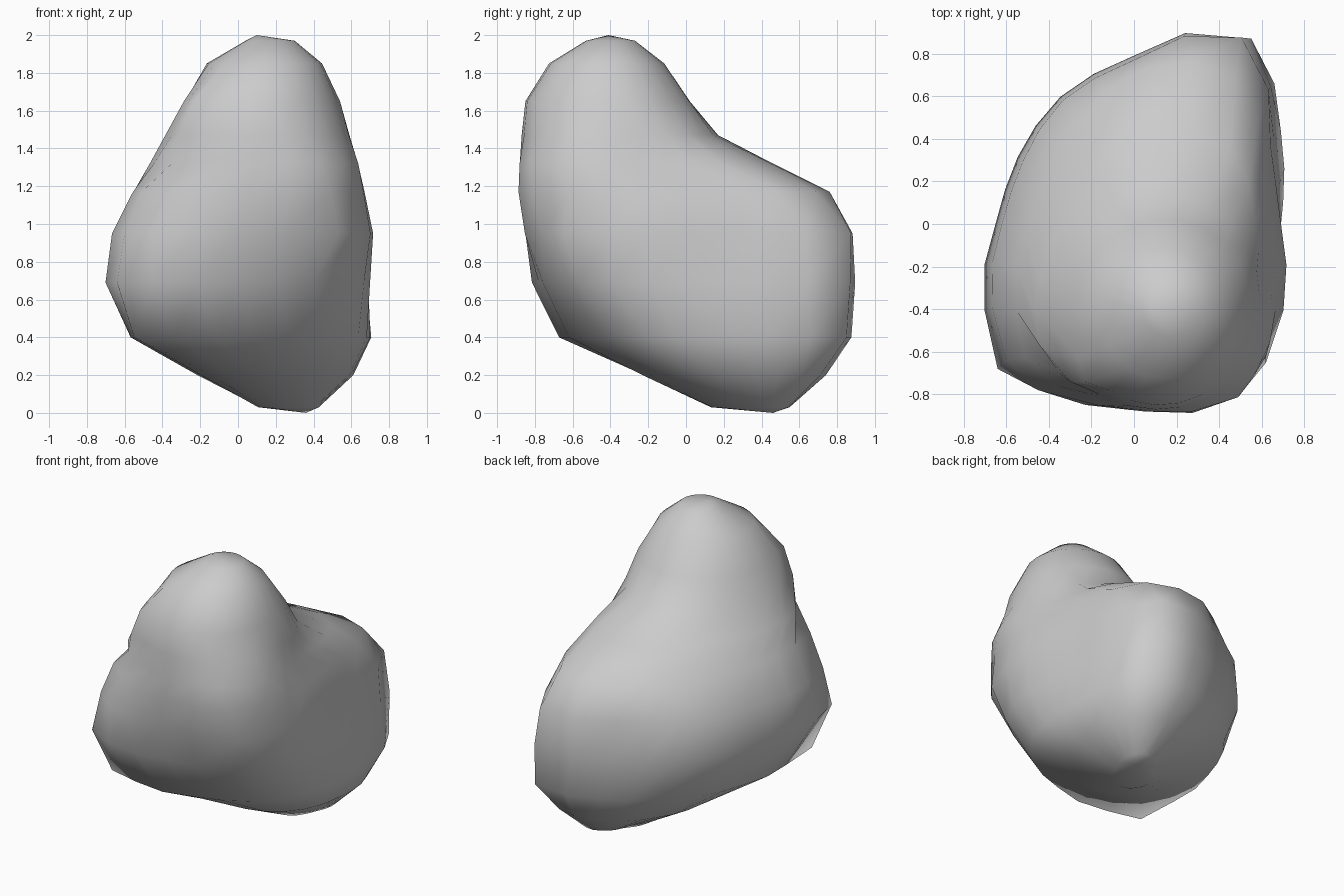
import bpy, bmesh
from math import cos, sin, tau

# Level slices of the boulder: height, centre x, centre y, radii every 30 degrees (from +x, anticlockwise)
SLICES = [
    (0.03, 0.28, 0.36, (.14, .17, .21, .17, .13, .11, .14, .20, .24, .22, .16, .13)),
    (0.20, 0.22, 0.27, (.38, .44, .51, .45, .40, .38, .42, .48, .51, .50, .45, .40)),
    (0.40, 0.10, 0.10, (.60, .68, .87, .70, .60, .58, .62, .77, .86, .72, .66, .62)),
    (0.69, 0.00, 0.00, (.69, .76, 1.02, .79, .69, .63, .65, .81, .90, .78, .80, .77)),
    (0.95, 0.00, 0.00, (.69, .74, 1.01, .77, .67, .60, .62, .77, .90, .85, .91, .81)),
    (1.17, 0.05, -0.05, (.60, .64, .85, .78, .60, .53, .56, .70, .82, .83, .88, .71)),
    (1.32, 0.10, -0.25, (.50, .54, .70, .71, .58, .51, .54, .63, .63, .63, .67, .62)),
    (1.47, 0.10, -0.35, (.49, .50, .50, .52, .47, .45, .48, .52, .52, .52, .53, .52)),
    (1.65, 0.10, -0.42, (.44, .46, .46, .44, .41, .38, .38, .42, .42, .43, .44, .44)),
    (1.85, 0.14, -0.42, (.305,) * 12),
    (1.97, 0.17, -0.40, (.13,) * 12),
]
# Corners pulled out of the slices: slice, 15-degree step, x, y
CORNERS = [(2, 15, -.55, -.59), (3, 15, -.64, -.68), (4, 15, -.60, -.64),
           (5, 15, -.51, -.63), (7, 15, -.30, -.74), (8, 15, -.23, -.74),
           (4, 20, .53, -.76), (4, 21, .62, -.65), (3, 21, .57, -.57),
           (3, 4, .55, .87), (2, 4, .56, .85)]


def rounded(radii):
    """Insert a smoothly interpolated radius between each pair."""
    n, out = len(radii), []
    for i in range(n):
        a, b, c, d = (radii[(i + k) % n] for k in (-1, 0, 1, 2))
        out += [b, (9 * (b + c) - a - d) / 16]
    return out


# Boulder: loft the slices and close both ends with a fan
bm = bmesh.new()
rings = []
for z, cx, cy, radii in SLICES:
    rs = rounded(radii)
    rings.append([bm.verts.new((cx + r * cos(tau * i / len(rs)),
                                cy + r * sin(tau * i / len(rs)), z))
                  for i, r in enumerate(rs)])
for level, step, x, y in CORNERS:
    rings[level][step].co.xy = x, y
n = len(rings[0])
base = bm.verts.new((0.36, 0.46, 0.0))
tip = bm.verts.new((0.10, -0.41, 2.0))
for i in range(n):
    j = (i + 1) % n
    for lo, hi in zip(rings, rings[1:]):
        bm.faces.new((lo[i], lo[j], hi[j], hi[i]))
    bm.faces.new((base, rings[0][j], rings[0][i]))
    bm.faces.new((tip, rings[-1][i], rings[-1][j]))
bmesh.ops.recalc_face_normals(bm, faces=bm.faces)
for f in bm.faces:
    f.smooth = True

mesh = bpy.data.meshes.new("boulder")
bm.to_mesh(mesh)
bm.free()
boulder = bpy.data.objects.new("boulder", mesh)
bpy.context.collection.objects.link(boulder)
